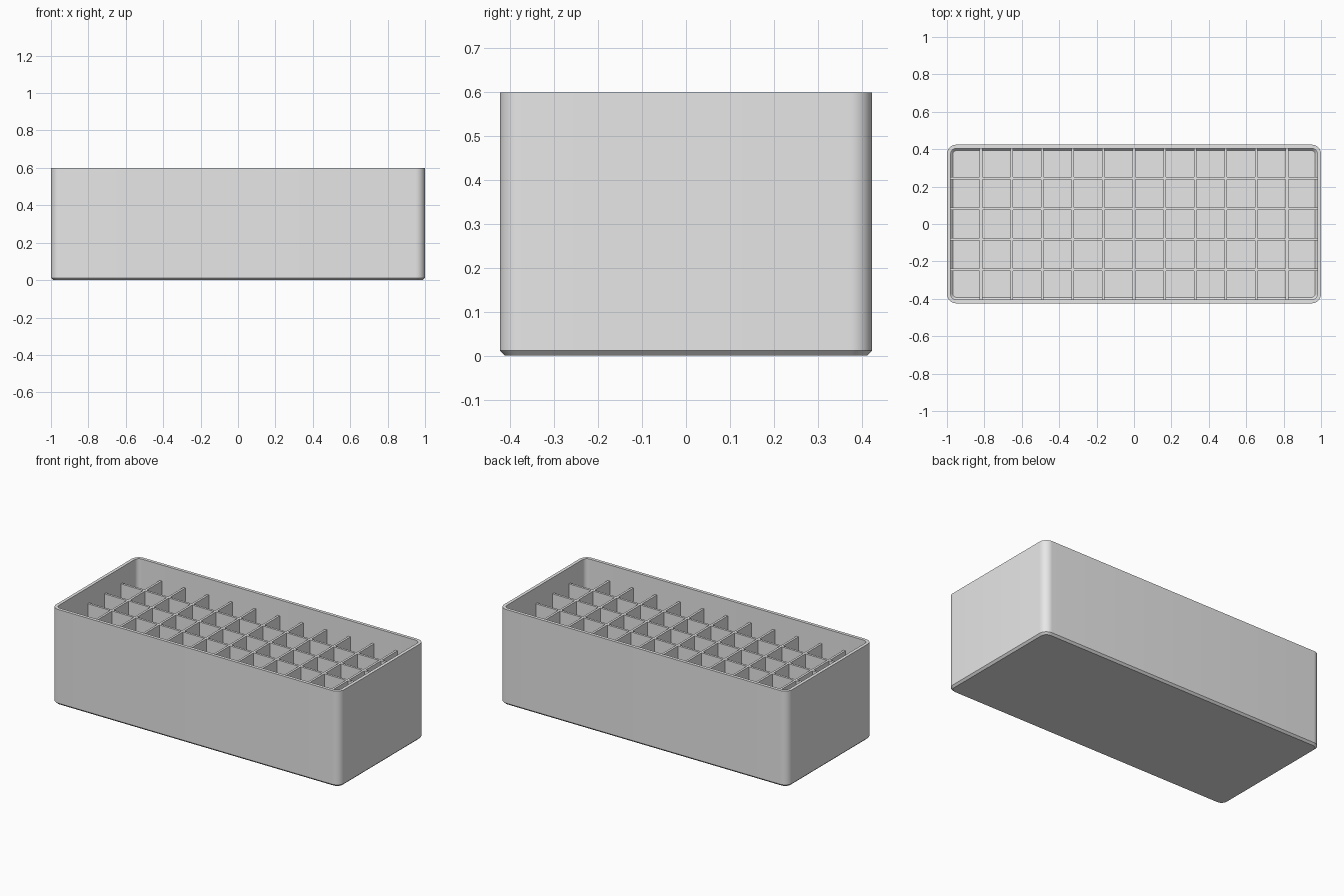
import bpy, bmesh, math

cube = bpy.data.objects.get("Cube")
if cube:
    bpy.data.objects.remove(cube, do_unlink=True)

HX, HY, H = 1.0, 0.424, 0.6      # outer half sizes and height
WALL, FLOOR, R, CH = 0.02, 0.02, 0.05, 0.012
PITCH, THICK, GRID_TOP = 0.1636, 0.014, 0.5

grey = bpy.data.materials.new("light grey plastic")
grey.use_nodes = True
colour = (0.8, 0.8, 0.8, 1)
grey.diffuse_color = colour
grey.node_tree.nodes["Principled BSDF"].inputs["Base Color"].default_value = colour


def finish(bm, name):
    bmesh.ops.recalc_face_normals(bm, faces=bm.faces)
    mesh = bpy.data.meshes.new(name)
    bm.to_mesh(mesh)
    bm.free()
    mesh.materials.append(grey)
    obj = bpy.data.objects.new(name, mesh)
    bpy.context.collection.objects.link(obj)
    return obj


def ring(bm, inset, z, steps=10):
    """Rounded rectangle of vertices, inset from the outer outline."""
    r = R - inset
    verts = []
    for k, (sx, sy) in enumerate([(1, 1), (-1, 1), (-1, -1), (1, -1)]):
        for i in range(steps + 1):
            a = math.pi / 2 * (k + i / steps)
            verts.append(bm.verts.new((sx * (HX - R) + r * math.cos(a),
                                       sy * (HY - R) + r * math.sin(a), z)))
    return verts


# Tray: lofted from the chamfered base, up the wall, over the rim, down inside
bm = bmesh.new()
profile = [(CH, 0), (0, CH), (0, H), (WALL, H),
           (WALL, FLOOR + CH), (WALL + CH, FLOOR)]
rings = [ring(bm, inset, z) for inset, z in profile]
for low, high in zip(rings, rings[1:]):
    for i in range(len(low)):
        j = (i + 1) % len(low)
        bm.faces.new((low[i], low[j], high[j], high[i]))
bm.faces.new(rings[0])
bm.faces.new(rings[-1])
tray = finish(bm, "tray")
bpy.ops.object.select_all(action='DESELECT')
tray.select_set(True)
bpy.context.view_layer.objects.active = tray
bpy.ops.object.shade_smooth_by_angle(angle=math.radians(30))


def slab(bm, x0, x1, y0, y1):
    """Upright divider panel from inside the floor to the grid top."""
    z0 = FLOOR / 2
    made = bmesh.ops.create_cube(bm, size=1)["verts"]
    bmesh.ops.scale(bm, vec=(x1 - x0, y1 - y0, GRID_TOP - z0), verts=made)
    bmesh.ops.translate(bm, vec=((x0 + x1) / 2, (y0 + y1) / 2,
                                 (z0 + GRID_TOP) / 2), verts=made)


# Long dividers run the full length, embedded in the end walls
end_x, end_y, t = HX - WALL / 2, HY - WALL / 2, THICK / 2
rows = [(i - 1.5) * PITCH for i in range(4)]
bm = bmesh.new()
for y in rows:
    slab(bm, -end_x, end_x, y - t, y + t)
finish(bm, "long_dividers")

# Cross dividers fill the gaps between the long ones
bm = bmesh.new()
starts = [-end_y] + [y + t for y in rows]
stops = [y - t for y in rows] + [end_y]
for i in range(-5, 6):
    for y0, y1 in zip(starts, stops):
        slab(bm, i * PITCH - t, i * PITCH + t, y0, y1)
finish(bm, "cross_dividers")
